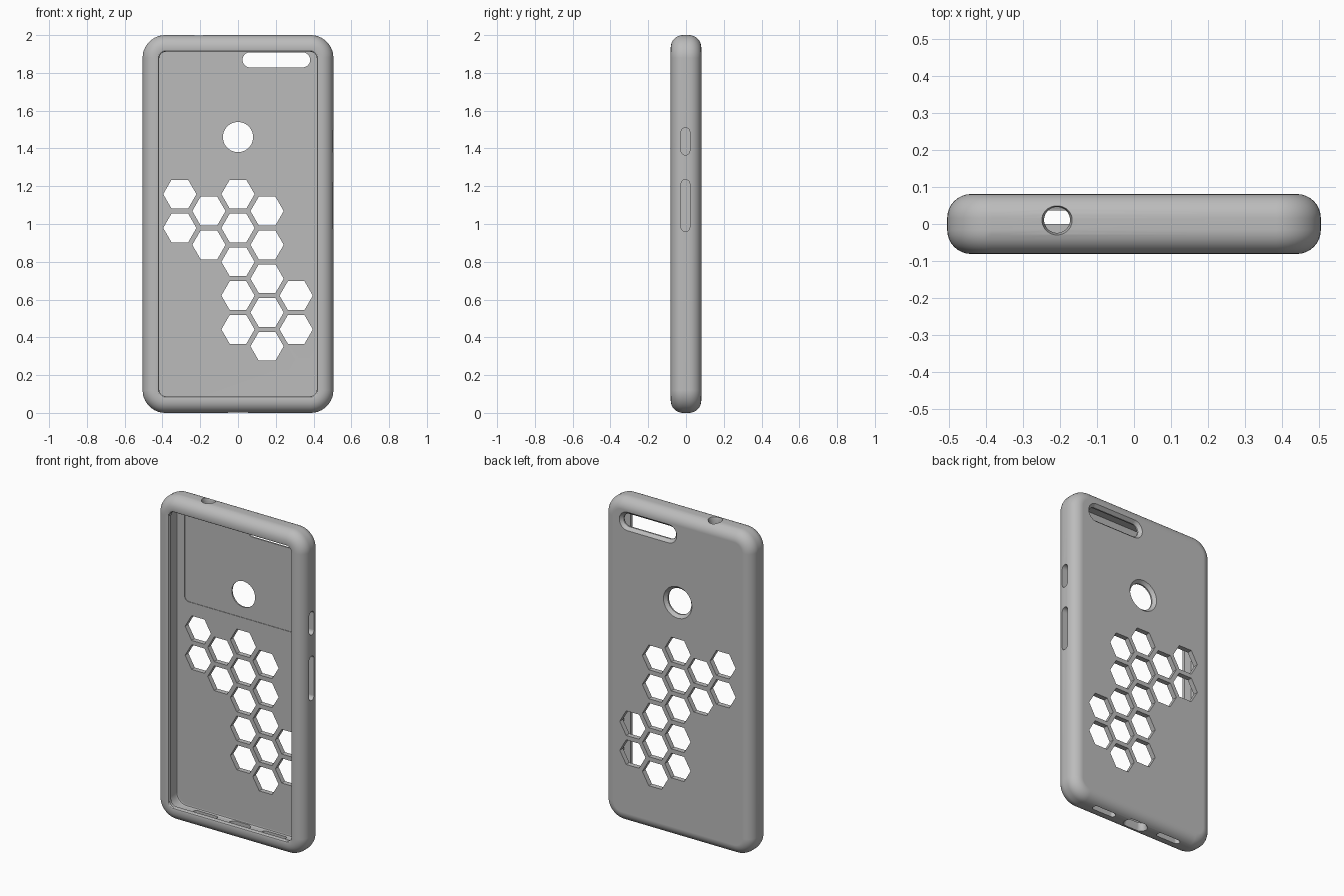
import bpy, bmesh, math

if "Cube" in bpy.data.objects:
    bpy.data.objects.remove(bpy.data.objects["Cube"])

grey = bpy.data.materials.new("case grey")
grey.use_nodes = True
colour = (0.5, 0.5, 0.5, 1)
grey.diffuse_color = colour
grey.node_tree.nodes["Principled BSDF"].inputs["Base Color"].default_value = colour


def rounded(cu, cv, hu, hv, r, n=10):
    """Outline of a rounded rectangle; a circle or slot when r is a half size."""
    pts = []
    for k, (su, sv) in enumerate([(1, 1), (-1, 1), (-1, -1), (1, -1)]):
        for i in range(n + 1):
            a = math.pi / 2 * (k + i / n)
            pts.append((cu + su * (hu - r) + r * math.cos(a),
                        cv + sv * (hv - r) + r * math.sin(a)))
    return pts


def hexagon(cu, cv, r):
    return [(cu + r * math.cos(math.pi / 3 * k), cv + r * math.sin(math.pi / 3 * k))
            for k in range(6)]


def loft(bm, axis, rings):
    """Skin (outline, depth) rings along an axis and cap both ends."""
    place = {"x": lambda u, v, d: (d, u, v),
             "y": lambda u, v, d: (u, d, v),
             "z": lambda u, v, d: (u, v, d)}[axis]
    loops = [[bm.verts.new(place(u, v, d)) for u, v in pts] for pts, d in rings]
    for a, b in zip(loops, loops[1:]):
        for i in range(len(a)):
            j = (i + 1) % len(a)
            bm.faces.new((a[i], a[j], b[j], b[i]))
    bm.faces.new(loops[0])
    bm.faces.new(loops[-1])


def finish(bm, name):
    bmesh.ops.remove_doubles(bm, verts=bm.verts, dist=1e-5)
    bmesh.ops.recalc_face_normals(bm, faces=bm.faces)
    mesh = bpy.data.meshes.new(name)
    bm.to_mesh(mesh)
    bm.free()
    ob = bpy.data.objects.new(name, mesh)
    bpy.context.collection.objects.link(ob)
    mesh.materials.append(grey)
    return ob


def cut(target, cutter):
    cutter.hide_render = True
    mod = target.modifiers.new("cut", "BOOLEAN")
    mod.operation, mod.solver, mod.object = "DIFFERENCE", "EXACT", cutter
    bpy.context.view_layer.objects.active = target
    bpy.ops.object.modifier_apply(modifier=mod.name)
    bpy.data.objects.remove(cutter)


# Case shell: one profile swept from the back, over the rim, to the inner floor
HALF_W, HALF_D, EDGE, FLOOR = 0.505, 0.081, 0.065, 0.05
profile = []
for side in (1, -1):
    arc = [(EDGE * (1 - math.cos(a)), side * (HALF_D - EDGE + EDGE * math.sin(a)))
           for a in (math.pi / 2 * i / 8 for i in range(9))]
    profile += arc[::-1] if side > 0 else arc
profile += [(0.078, -0.081), (0.084, -0.079), (0.088, -0.073), (0.088, -0.056),
            (0.05, -0.046), (0.05, 0.038), (0.054, 0.047), (0.062, FLOOR)]
bm = bmesh.new()
loft(bm, "y", [(rounded(0, 1, HALF_W - s, 1 - s, max(0.12 - s, 0.035)), y)
               for s, y in profile])
case = finish(bm, "phone_case")

# Shallow step in the upper half of the inner floor
bm = bmesh.new()
step = rounded(0, 1.62, 0.4, 0.305, 0.03)
loft(bm, "y", [(step, 0.02), (step, FLOOR + 0.003)])
cut(case, finish(bm, "floor_step_cutter"))

bm = bmesh.new()
# Honeycomb openings: column number -> rows filled
PITCH, COLUMN = 0.179, 0.154
honeycomb = {-2: (0, 1), -1: (0, 1), 0: range(5), 1: range(5), 2: (3, 4)}
for col, rows in honeycomb.items():
    for row in rows:
        cell = hexagon(col * COLUMN, 1.158 - PITCH * (row + 0.5 * (col % 2)), 0.088)
        loft(bm, "y", [(cell, 0.02), (cell, 0.1)])

# Fingerprint hole and camera slot, flared at the back
for cx, cz, hu, hv in [(0, 1.46, 0.08, 0.08), (0.203, 1.869, 0.179, 0.04)]:
    loft(bm, "y", [(rounded(cx, cz, hu + g, hv + g, hv + g), y)
                   for g, y in [(0, 0.02), (0, 0.062), (0.018, 0.082), (0.018, 0.1)]])

# Side button openings
for low, high in [(0.96, 1.235), (1.365, 1.51)]:
    slot = rounded(-0.003, (low + high) / 2, 0.023, (high - low) / 2, 0.023)
    loft(bm, "x", [(slot, 0.43), (slot, 0.55)])

# Headphone hole on the top, flared outward
loft(bm, "z", [(rounded(-0.208, 0.011, 0.035 + g, 0.035 + g, 0.035 + g), z)
               for g, z in [(0, 1.92), (0, 1.98), (0.006, 2), (0.006, 2.05)]])

# Charging port and two speaker slots on the bottom
loft(bm, "z", [(rounded(0, 0.012, 0.07 + g, 0.03 + g, 0.03 + g), z)
               for g, z in [(0, 0.08), (0, 0.02), (0.008, 0), (0.008, -0.05)]])
for side in (-1, 1):
    slot = rounded(side * 0.235, 0.018, 0.08, 0.018, 0.018)
    loft(bm, "z", [(slot, 0.08), (slot, -0.05)])
cut(case, finish(bm, "opening_cutter"))

# Smooth rounded faces, sharp cut edges
bpy.ops.object.select_all(action="DESELECT")
case.select_set(True)
bpy.context.view_layer.objects.active = case
bpy.ops.object.shade_smooth_by_angle(angle=math.radians(30))
weighted = case.modifiers.new("weighted normals", "WEIGHTED_NORMAL")
weighted.keep_sharp = True
